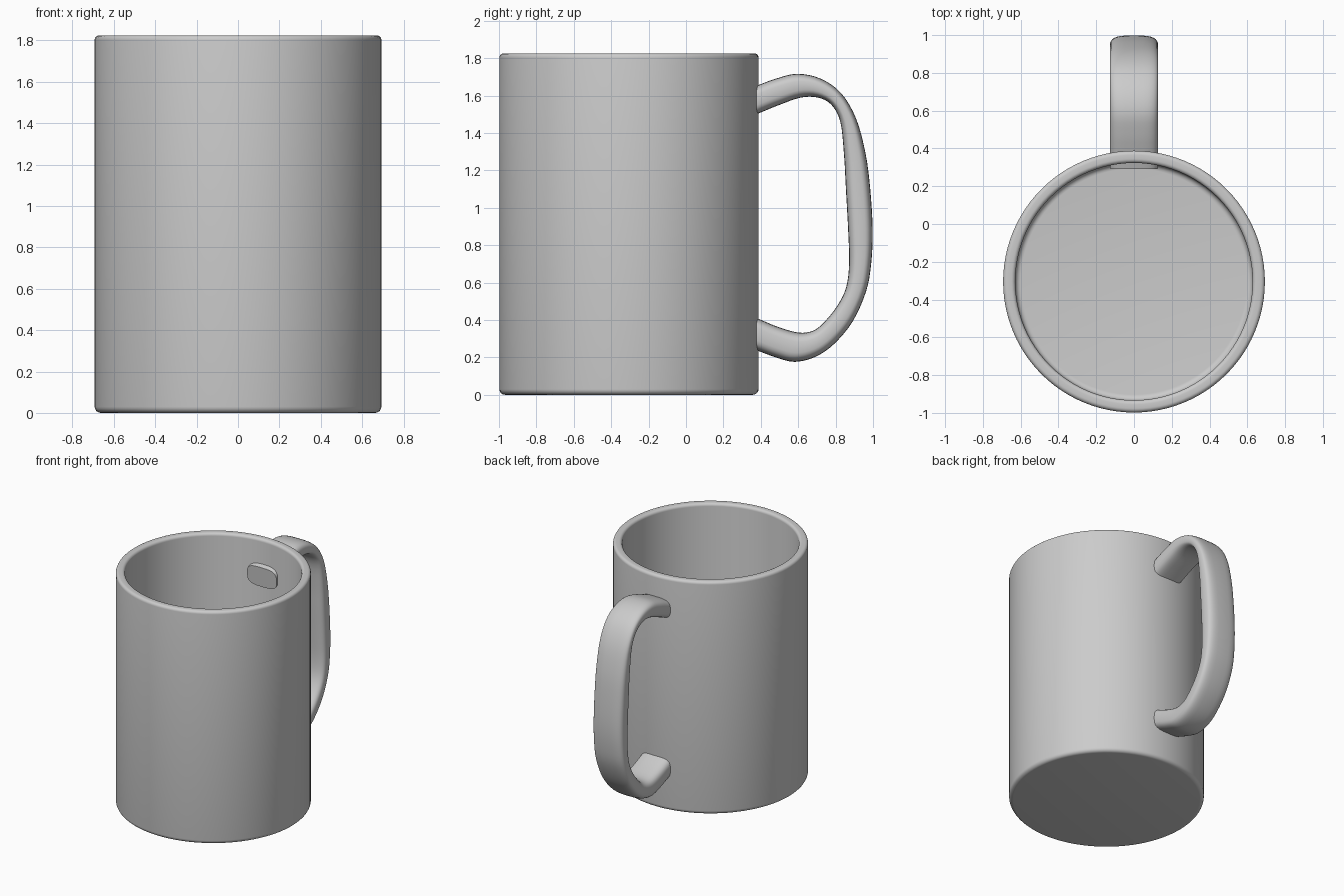
import bpy, bmesh
from math import sin, cos, pi, radians, copysign
from mathutils import Vector

if "Cube" in bpy.data.objects:
    bpy.data.objects.remove(bpy.data.objects["Cube"])


def finish(bm, name):
    bmesh.ops.recalc_face_normals(bm, faces=bm.faces)
    me = bpy.data.meshes.new(name)
    bm.to_mesh(me)
    bm.free()
    ob = bpy.data.objects.new(name, me)
    bpy.context.collection.objects.link(ob)
    bpy.ops.object.select_all(action='DESELECT')
    ob.select_set(True)
    bpy.context.view_layer.objects.active = ob
    bpy.ops.object.shade_smooth_by_angle(angle=radians(40))
    return ob


def skin(bm, rings):
    n = len(rings[0])
    for a, b in zip(rings, rings[1:]):
        for i in range(n):
            j = (i + 1) % n
            bm.faces.new((a[i], a[j], b[j], b[i]))
    bm.faces.new(rings[0])
    bm.faces.new(rings[-1])


def arc(r, z, rad, a0, a1, n=5):
    return [(r + rad * cos(radians(a0 + (a1 - a0) * i / n)),
             z + rad * sin(radians(a0 + (a1 - a0) * i / n))) for i in range(n + 1)]


# Mug body: revolved wall with rounded foot, rim and inner floor
R, RI, H, FLOOR, CY = 0.693, 0.628, 1.825, 0.065, -0.305
profile = (arc(R - 0.03, 0.03, 0.03, -90, 0)
           + arc(R - 0.022, H - 0.022, 0.022, 0, 90)
           + arc(RI + 0.022, H - 0.022, 0.022, 90, 180)
           + arc(RI - 0.03, FLOOR + 0.03, 0.03, 0, -90))
bm = bmesh.new()
SEG = 96
skin(bm, [[bm.verts.new((r * cos(2 * pi * i / SEG), CY + r * sin(2 * pi * i / SEG), z))
           for i in range(SEG)] for r, z in profile])
finish(bm, "mug_body")

# Handle: rounded strap between an outer and an inner edge line (y, z, y, z),
# with both ends running through the wall
edges = [
    (.29, 1.62, .30, 1.465), (.385, 1.655, .39, 1.505), (.48, 1.69, .50, 1.55),
    (.595, 1.716, .61, 1.588), (.72, 1.69, .70, 1.59), (.83, 1.612, .775, 1.553),
    (.91, 1.475, .825, 1.46), (.96, 1.29, .845, 1.28), (.985, 1.10, .855, 1.10),
    (.998, .88, .867, .88), (.99, .70, .872, .70), (.962, .55, .855, .57),
    (.89, .39, .805, .47), (.79, .27, .735, .385), (.69, .202, .68, .343),
    (.58, .176, .605, .332), (.48, .20, .50, .36), (.385, .235, .39, .405),
    (.29, .27, .30, .445)]
pts = [Vector(e) for e in edges]
pts = [2 * pts[0] - pts[1]] + pts + [2 * pts[-1] - pts[-2]]
path = []
for p0, p1, p2, p3 in zip(pts, pts[1:], pts[2:], pts[3:]):
    for k in range(4):
        t = k / 4
        path.append(0.5 * (2 * p1 + (p2 - p0) * t + (2 * p0 - 5 * p1 + 4 * p2 - p3) * t ** 2
                           + (3 * p1 - p0 - 3 * p2 + p3) * t ** 3))
path.append(pts[-2])

bm = bmesh.new()
N, HALF_W, POWER = 32, 0.128, 0.6
rings = []
for oy, oz, iy, iz in path:
    ring = []
    for i in range(N):
        c, s = cos(2 * pi * i / N), sin(2 * pi * i / N)
        x = copysign(abs(c) ** POWER, c) * HALF_W
        f = 0.5 + 0.5 * copysign(abs(s) ** POWER, s)
        ring.append(bm.verts.new((x, iy + (oy - iy) * f, iz + (oz - iz) * f)))
    rings.append(ring)
skin(bm, rings)
finish(bm, "handle")
